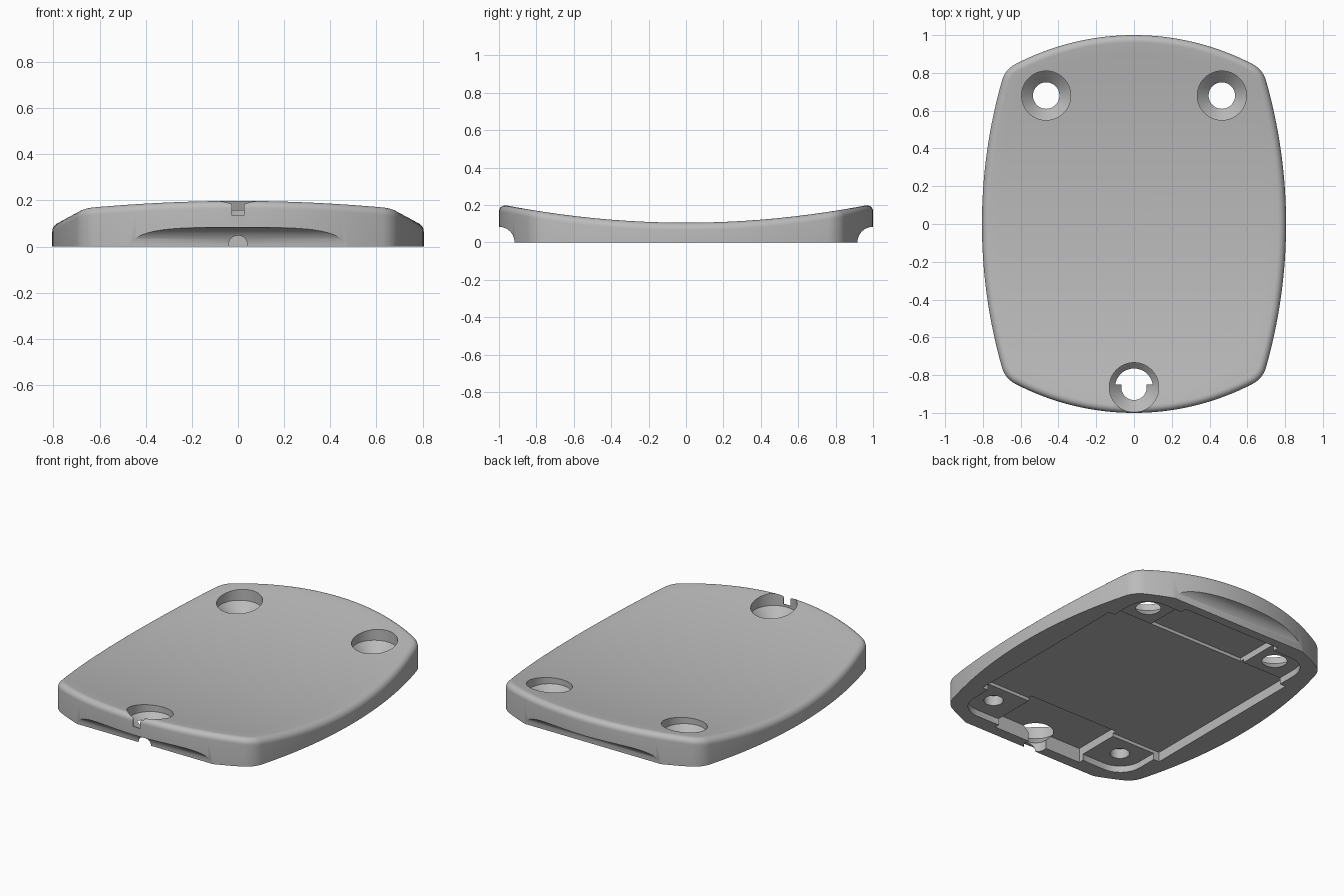
import bpy, bmesh, math
from math import sin, cos, pi, sqrt

cube = bpy.data.objects.get("Cube")
if cube:
    bpy.data.objects.remove(cube)

grey = bpy.data.materials.new("plain grey")
grey.use_nodes = True
grey.diffuse_color = (0.5, 0.5, 0.5, 1)
grey.node_tree.nodes["Principled BSDF"].inputs["Base Color"].default_value = (0.5, 0.5, 0.5, 1)


def make_object(name, bm):
    bmesh.ops.recalc_face_normals(bm, faces=bm.faces)
    mesh = bpy.data.meshes.new(name)
    bm.to_mesh(mesh)
    bm.free()
    mesh.materials.append(grey)
    obj = bpy.data.objects.new(name, mesh)
    bpy.context.collection.objects.link(obj)
    return obj


def loft(name, rings, tip=None):
    """Skin closed rings; cap the start, and end in a cap or a centre point."""
    bm = bmesh.new()
    loops = [[bm.verts.new(p) for p in ring] for ring in rings]
    n = len(loops[0])
    for a, b in zip(loops, loops[1:]):
        for i in range(n):
            j = (i + 1) % n
            bm.faces.new((a[i], a[j], b[j], b[i]))
    bm.faces.new(loops[0][::-1])
    if tip:
        centre = bm.verts.new(tip)
        for i in range(n):
            bm.faces.new((loops[-1][i], loops[-1][(i + 1) % n], centre))
    else:
        bm.faces.new(loops[-1])
    return make_object(name, bm)


def box(x0, x1, y0, y1, z1):
    pts = [(x0, y0), (x1, y0), (x1, y1), (x0, y1)]
    return loft("cutter", [[(x, y, z) for x, y in pts] for z in (-0.1, z1)])


def rounded_box(x0, x1, y0, y1, r, z1):
    pts = []
    for k, (cx, cy) in enumerate([(x1 - r, y1 - r), (x0 + r, y1 - r),
                                  (x0 + r, y0 + r), (x1 - r, y0 + r)]):
        for i in range(9):
            a = (k + i / 8) * pi / 2
            pts.append((cx + r * cos(a), cy + r * sin(a)))
    return loft("cutter", [[(x, y, z) for x, y in pts] for z in (-0.1, z1)])


def turned(x, y, profile, n=64):
    """Vertical turned cutter from (radius, height) pairs."""
    return loft("cutter", [[(x + r * cos(2 * pi * i / n), y + r * sin(2 * pi * i / n), z)
                            for i in range(n)] for r, z in profile])


def rod(axis, start, end, across, r, n=64):
    """Horizontal cylinder at z = 0 along x or y."""
    rings = []
    for t in (start, end):
        ring = []
        for i in range(n):
            u, z = across + r * cos(2 * pi * i / n), r * sin(2 * pi * i / n)
            ring.append((t, u, z) if axis == "x" else (u, t, z))
        rings.append(ring)
    return loft("cutter", rings)


# Outline: bowed sides and ends joined by rounded corners
R_END, R_SIDE, R_CORNER = 1.36, 2.77, 0.14
END_C, SIDE_C = 1 - R_END, 0.805 - R_SIDE
cx, cy = 0.55, 0.65
for _ in range(60):
    cx = sqrt((R_SIDE - R_CORNER) ** 2 - cy ** 2) + SIDE_C
    cy = sqrt((R_END - R_CORNER) ** 2 - cx ** 2) + END_C
side_a = math.atan2(cy, cx - SIDE_C)
end_a = math.atan2(cy - END_C, cx)
quarter = []          # x, y, normal angle
for i in range(16):
    a = side_a * i / 16
    quarter.append((SIDE_C + R_SIDE * cos(a), R_SIDE * sin(a), a))
for i in range(12):
    a = side_a + (end_a - side_a) * i / 12
    quarter.append((cx + R_CORNER * cos(a), cy + R_CORNER * sin(a), a))
for i in range(17):
    a = end_a + (pi / 2 - end_a) * i / 16
    quarter.append((R_END * cos(a), END_C + R_END * sin(a), a))
half = quarter + [(-x, y, pi - a) for x, y, a in quarter[-2::-1]]
outline = half + [(x, -y, -a) for x, y, a in half[-2:0:-1]]


def top_z(y):
    return 0.105 + 0.1 * y * y


# Body: upright wall, rounded rim, top dished along y
EDGE = 0.04
rings = [[(x, y, 0) for x, y, a in outline]]
for k in range(8):
    t = k / 7 * pi / 2
    inset, drop = EDGE * (1 - cos(t)), EDGE * (1 - sin(t))
    ring = []
    for x, y, a in outline:
        px, py = x - inset * cos(a), y - inset * sin(a)
        ring.append((px, py, top_z(py) - drop))
    rings.append(ring)
rim = rings[-1]
for k in range(1, 14):
    s = 1 - k / 14
    rings.append([(x * s, y * s, top_z(y * s)) for x, y, z in rim])
body = loft("cover_plate", rings, (0, 0, top_z(0)))

# Underside pocket with bays at both ends
cutters = [box(-0.65, 0.65, -0.555, 0.555, 0.06),
           box(-0.31, 0.31, -0.85, -0.53, 0.09),
           box(-0.34, 0.34, 0.53, 0.86, 0.08)]
for sx in (-1, 1):
    # Shallow corner pads
    for sy in (-1, 1):
        xs = sorted((sx * 0.2, sx * 0.61))
        ys = sorted((sy * 0.4, sy * 0.82))
        cutters.append(rounded_box(*xs, *ys, 0.14, 0.04))
    # Countersunk through holes at the back, blind holes at the front
    cutters.append(turned(sx * 0.465, 0.68, [(0.065, -0.1), (0.065, 0.035), (0.13, 0.1), (0.13, 0.4)]))
    cutters.append(turned(sx * 0.465, -0.68, [(0.055, -0.1), (0.055, 0.1)]))
# Front hole, its slot and the cable notch below
cutters.append(turned(0, -0.865, [(0.067, -0.1), (0.067, 0.057), (0.131, 0.121), (0.131, 0.4)]))
slot = box(-0.025, 0.025, -1.1, -0.9, 0.3)
for v in slot.data.vertices:
    v.co.z = max(v.co.z, 0.135)
cutters.append(slot)
cutters.append(rod("y", -1.1, -0.8, 0, 0.038))
# Finger grooves along both ends
for sy in (-1, 1):
    cutters.append(rod("x", -0.75, 0.75, sy, 0.083))

bpy.ops.object.select_all(action="DESELECT")
bpy.context.view_layer.objects.active = body
body.select_set(True)
for cutter in cutters:
    cutter.hide_render = True
    mod = body.modifiers.new("cut", "BOOLEAN")
    mod.operation = "DIFFERENCE"
    mod.solver = "EXACT"
    mod.object = cutter
    bpy.ops.object.modifier_apply(modifier=mod.name)
    bpy.data.objects.remove(cutter)
bpy.ops.object.shade_smooth_by_angle(angle=math.radians(30))
